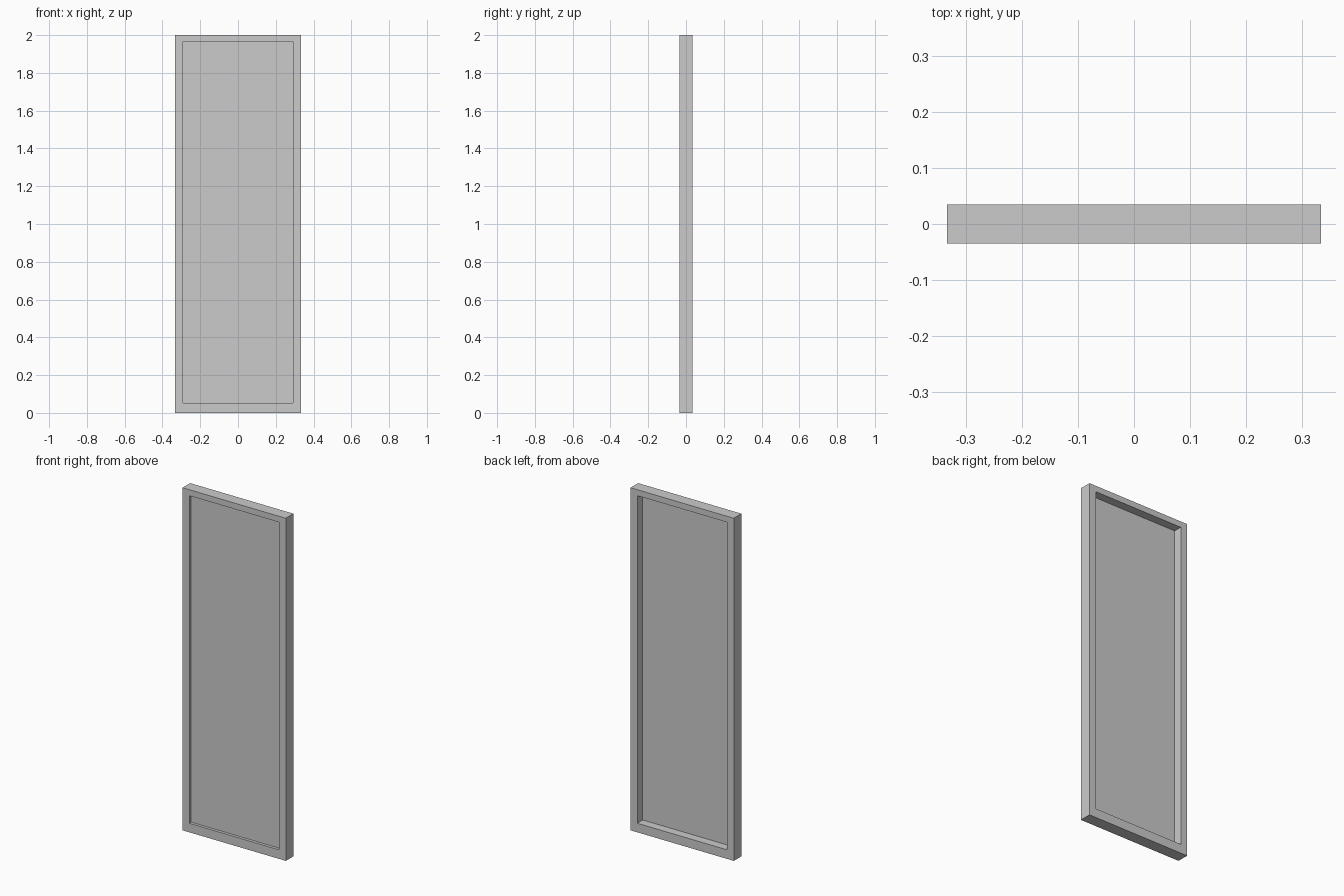
import bpy, bmesh

if "Cube" in bpy.data.objects:
    bpy.data.objects.remove(bpy.data.objects["Cube"])

W, H, D = 0.333, 2.0, 0.035            # half width, height, half depth
IW, Z0, Z1 = 0.29, 0.053, 1.965        # opening half width, bottom, top
PANEL_FRONT, PANEL_BACK = -0.018, -0.015


def add_object(name, bm):
    bmesh.ops.recalc_face_normals(bm, faces=bm.faces)
    mesh = bpy.data.meshes.new(name)
    bm.to_mesh(mesh)
    bm.free()
    obj = bpy.data.objects.new(name, mesh)
    bpy.context.collection.objects.link(obj)
    return obj


def rect(bm, half_w, z0, z1, y):
    corners = ((-half_w, z0), (half_w, z0), (half_w, z1), (-half_w, z1))
    return [bm.verts.new((x, y, z)) for x, z in corners]


# Frame: closed rectangular tube section swept around the opening
bm = bmesh.new()
loops = [rect(bm, W, 0, H, -D), rect(bm, W, 0, H, D),
         rect(bm, IW, Z0, Z1, D), rect(bm, IW, Z0, Z1, -D)]
for i in range(4):
    a, b = loops[i], loops[(i + 1) % 4]
    for k in range(4):
        n = (k + 1) % 4
        bm.faces.new((a[k], a[n], b[n], b[k]))
add_object("frame", bm)

# Panel: thin sheet set close to the front of the frame
bm = bmesh.new()
front = rect(bm, IW, Z0, Z1, PANEL_FRONT)
back = rect(bm, IW, Z0, Z1, PANEL_BACK)
bm.faces.new(front)
bm.faces.new(back[::-1])
for k in range(4):
    n = (k + 1) % 4
    bm.faces.new((front[k], back[k], back[n], front[n]))
add_object("panel", bm)
